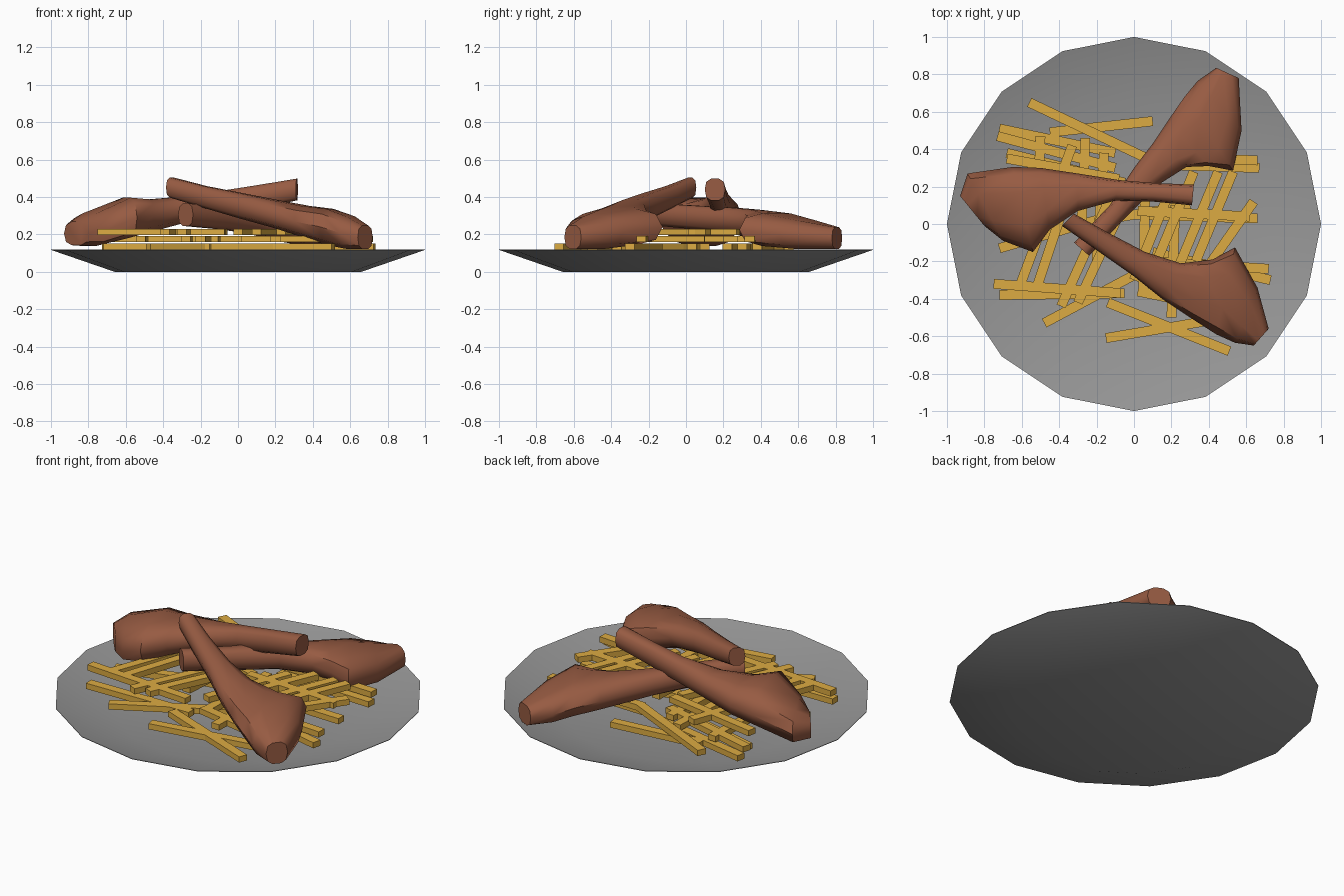
import bpy, bmesh, math
from mathutils import Vector


def material(name, rgb):
    m = bpy.data.materials.new(name)
    m.diffuse_color = (*rgb, 1)
    return m


GREY = material("plate grey", (0.31, 0.31, 0.31))
BROWN = material("roast brown", (0.31, 0.105, 0.055))
GOLD = material("fry gold", (0.72, 0.41, 0.055))


def finish(name, bm, mat, angle):
    bmesh.ops.recalc_face_normals(bm, faces=bm.faces)
    me = bpy.data.meshes.new(name)
    bm.to_mesh(me)
    bm.free()
    me.materials.append(mat)
    ob = bpy.data.objects.new(name, me)
    bpy.context.collection.objects.link(ob)
    bpy.ops.object.select_all(action='DESELECT')
    ob.select_set(True)
    bpy.context.view_layer.objects.active = ob
    bpy.ops.object.shade_smooth_by_angle(angle=math.radians(angle))


def loft(bm, rings):
    """Skin a list of vertex rings and cap both ends."""
    loops = [[bm.verts.new(p) for p in r] for r in rings]
    n = len(loops[0])
    for a, b in zip(loops, loops[1:]):
        for i in range(n):
            j = (i + 1) % n
            bm.faces.new((a[i], a[j], b[j], b[i]))
    bm.faces.new(loops[0])
    bm.faces.new(loops[-1])


# Plate: 16-sided shallow dish, underside then inside
bm = bmesh.new()
loft(bm, [[(r * math.cos(i * math.pi / 8), r * math.sin(i * math.pi / 8), z)
           for i in range(16)]
          for r, z in ((0.66, 0), (1.0, 0.117), (1.0, 0.12), (0.66, 0.02))])
finish("plate", bm, GREY, 40)


# Drumsticks: each station is left edge x,y, right edge x,y, mid height, half thickness
def drumstick(name, stations):
    bm = bmesh.new()
    rings = []
    for x1, y1, x2, y2, z, h in stations:
        a, b = Vector((x1, y1, z)), Vector((x2, y2, z))
        ring = []
        for k in range(10):
            t = 2 * math.pi * k / 10
            c, s = math.cos(t), math.sin(t)
            u = math.copysign(abs(c) ** 0.8, c)
            v = math.copysign(abs(s) ** 0.7, s)
            ring.append((a + b) / 2 + (b - a) / 2 * u + Vector((0, 0, h * v)))
        rings.append(ring)
    loft(bm, rings)
    finish(name, bm, BROWN, 50)


drumstick("drumstick_left", [
    (0.31, 0.10, 0.32, 0.21, 0.44, 0.06),
    (0.10, 0.12, 0.10, 0.22, 0.40, 0.065),
    (-0.10, 0.125, -0.08, 0.235, 0.365, 0.07),
    (-0.30, 0.07, -0.30, 0.27, 0.33, 0.075),
    (-0.45, -0.03, -0.50, 0.30, 0.30, 0.09),
    (-0.54, -0.15, -0.65, 0.305, 0.29, 0.11),
    (-0.70, -0.09, -0.89, 0.27, 0.225, 0.09),
    (-0.80, -0.01, -0.93, 0.15, 0.205, 0.065)])
drumstick("drumstick_front", [
    (-0.385, -0.01, -0.32, 0.055, 0.45, 0.055),
    (-0.20, -0.14, -0.15, -0.04, 0.40, 0.06),
    (0.00, -0.28, 0.06, -0.15, 0.35, 0.07),
    (0.15, -0.40, 0.25, -0.21, 0.31, 0.075),
    (0.30, -0.50, 0.42, -0.19, 0.27, 0.085),
    (0.44, -0.59, 0.54, -0.125, 0.24, 0.10),
    (0.54, -0.635, 0.66, -0.34, 0.21, 0.09),
    (0.64, -0.65, 0.72, -0.56, 0.185, 0.065)])
drumstick("drumstick_back", [
    (-0.32, -0.10, -0.24, -0.17, 0.305, 0.062),
    (-0.13, 0.10, -0.05, 0.03, 0.29, 0.065),
    (0.00, 0.30, 0.13, 0.21, 0.275, 0.07),
    (0.10, 0.43, 0.28, 0.305, 0.255, 0.08),
    (0.18, 0.55, 0.40, 0.31, 0.24, 0.085),
    (0.27, 0.68, 0.53, 0.285, 0.225, 0.09),
    (0.34, 0.765, 0.575, 0.50, 0.20, 0.08),
    (0.44, 0.835, 0.56, 0.78, 0.18, 0.06)])

# Fries: flat sticks between two plan points, stacked in three layers
LAYERS = {
    0.135: [(-72, 51, -10, 38), (-68, 38, -5, 22), (-45, 49, 10, 55),
            (-72, -13, -10, 5), (-72, -38, -5, -37), (-48, -53, 10, -22),
            (5, 32, 67, 30), (0, 5, 66, 3), (10, -15, 73, -30),
            (-14, -42, 51, -68), (-15, -61, 50, -50), (-30, 0, 30, 10)],
    0.175: [(-56, 65, 5, 36), (-73, 47, -10, 30), (-50, 47, -52, 0),
            (-26, 46, -28, 0), (-16, 38, -20, -20), (5, -37, 6, 20),
            (2, -36, 60, -48), (10, -20, 72, -24), (3, 36, 66, 34),
            (20, -50, 22, 10)],
    0.213: [(-33, 42, -61, -33), (-38, 8, -52, -34), (-10, 20, -39, -44),
            (-8, 5, -30, -42), (-75, -32, -7, -37), (-68, 35, -8, 24),
            (64, 12, 38, -25), (53, 28, 33, -20), (45, 28, 23, -25),
            (32, 28, 10, -25), (20, 20, 0, -30), (2, 7, 62, 4)],
}
bm = bmesh.new()
for z, sticks in LAYERS.items():
    for s in sticks:
        a, b = Vector((s[0], s[1], 0)) / 100, Vector((s[2], s[3], 0)) / 100
        side = (b - a).normalized().cross(Vector((0, 0, 1))) * 0.026
        up = Vector((0, 0, 0.017))
        loft(bm, [[p + Vector((0, 0, z)) + side * i + up * j
                   for i, j in ((-1, -1), (1, -1), (1, 1), (-1, 1))]
                  for p in (a, b)])
finish("fries", bm, GOLD, 30)
